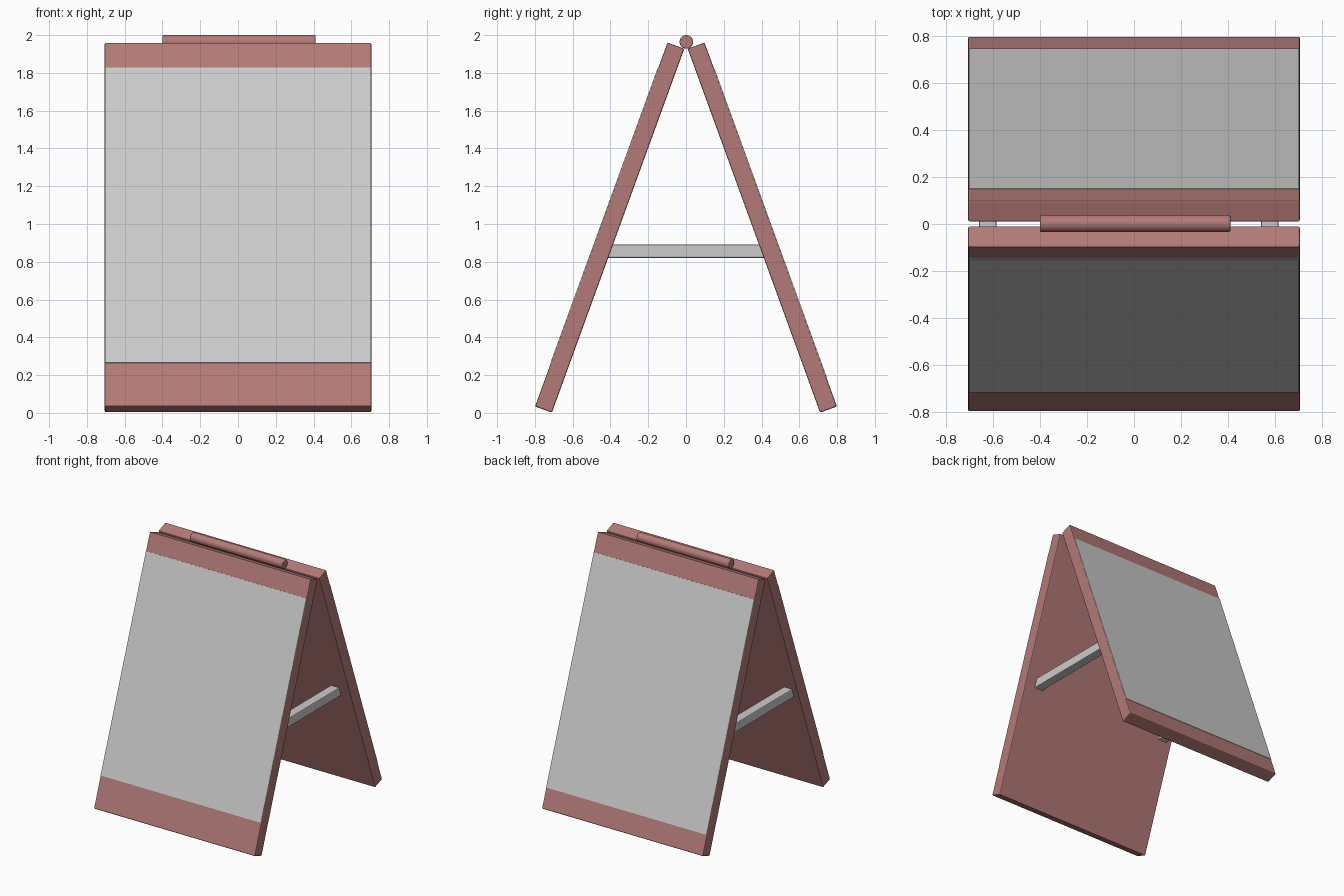
import bpy
from math import radians, sin, cos, pi

if "Cube" in bpy.data.objects:
    bpy.data.objects.remove(bpy.data.objects["Cube"])

TILT = radians(20)
THICK, LENGTH, WIDTH = 0.095, 2.05, 1.412
PANEL_Y, PANEL_Z = 0.404, 0.981

brown = bpy.data.materials.new("brown_wood")
brown.diffuse_color = (0.45, 0.195, 0.185, 1)
brown.use_nodes = True
brown.node_tree.nodes["Principled BSDF"].inputs["Base Color"].default_value = brown.diffuse_color


def box(name, size, loc, tilt=0, mat=None, bevel=0.0):
    bpy.ops.mesh.primitive_cube_add(size=1, location=loc)
    ob = bpy.context.object
    ob.name = name
    ob.scale = size
    bpy.ops.object.transform_apply(location=False, rotation=False, scale=True)
    ob.rotation_euler.x = tilt
    if mat:
        ob.data.materials.append(mat)
    if bevel:
        mod = ob.modifiers.new("bevel", 'BEVEL')
        mod.width = bevel
        mod.segments = 2
    return ob


# Two leaning panels, each with a grey sheet on its outer face
for side, name, low, high in ((-1, "front", -0.779, 0.884), (1, "back", -0.868, 0.876)):
    box(name + "_panel", (WIDTH, THICK, LENGTH), (0, side * PANEL_Y, PANEL_Z),
        side * TILT, brown, 0.007)
    s, t = (low + high) / 2, THICK / 2
    y = PANEL_Y - s * sin(TILT) + t * cos(TILT)
    z = PANEL_Z + s * cos(TILT) + t * sin(TILT)
    box(name + "_sheet", (WIDTH - 0.006, 0.005, high - low), (0, side * y, z), side * TILT)

# Spreader bars between the panels
for name, x in (("left_spreader", -0.622), ("right_spreader", 0.578)):
    box(name, (0.075, 0.86, 0.072), (x, 0, 0.856), bevel=0.007)

# Hinge rod along the top
bpy.ops.mesh.primitive_cylinder_add(vertices=32, radius=0.036, depth=0.81,
                                    location=(0.005, 0.002, 1.964), rotation=(0, pi / 2, 0))
rod = bpy.context.object
rod.name = "hinge_rod"
rod.data.materials.append(brown)
mod = rod.modifiers.new("bevel", 'BEVEL')
mod.width = 0.005
mod.segments = 2
bpy.ops.object.shade_smooth_by_angle(angle=radians(35))
